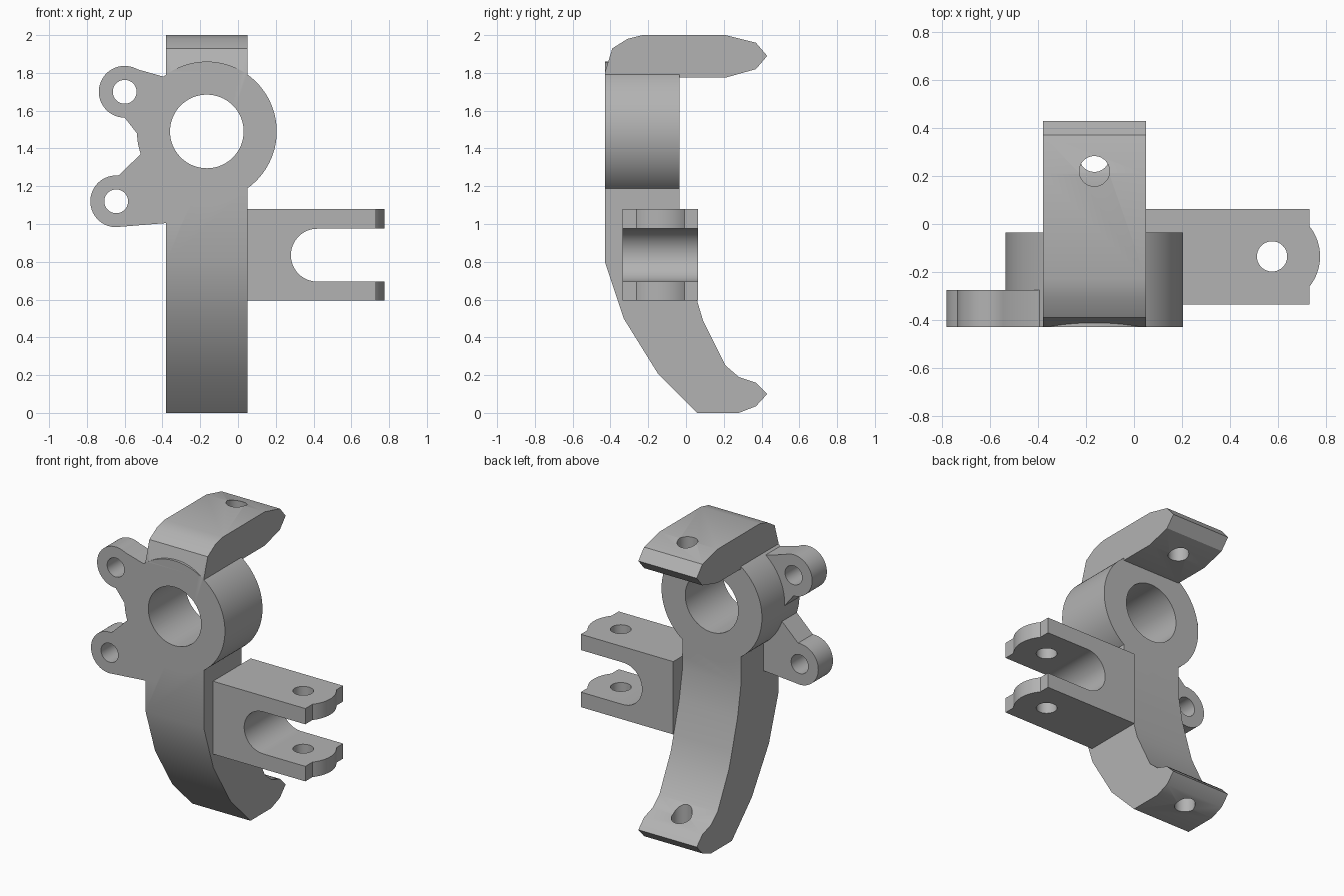
import bpy, bmesh, math
from mathutils import Vector

if "Cube" in bpy.data.objects:
    bpy.data.objects.remove(bpy.data.objects["Cube"], do_unlink=True)

grey = bpy.data.materials.new("cast_grey")
grey.use_nodes = True
colour = (0.45, 0.45, 0.45, 1)
grey.diffuse_color = colour
grey.node_tree.nodes["Principled BSDF"].inputs["Base Color"].default_value = colour


def arc(cx, cy, r, start, end, steps=32):
    return [(cx + r * math.cos(math.radians(start + (end - start) * i / steps)),
             cy + r * math.sin(math.radians(start + (end - start) * i / steps)))
            for i in range(steps + 1)]


def circle(cx, cy, r, steps=64):
    return arc(cx, cy, r, 0, 360, steps)[:-1]


def prism(name, outline, axis, low, high):
    """Extrude a 2D outline along an axis; the outline uses the other two axes in order."""
    def place(p, d):
        v = list(p)
        v.insert("xyz".index(axis), d)
        return Vector(v)
    bm = bmesh.new()
    face = bm.faces.new([bm.verts.new(place(p, low)) for p in outline])
    ext = bmesh.ops.extrude_face_region(bm, geom=[face])
    shift = place((0, 0), high - low)
    bmesh.ops.translate(bm, vec=shift,
                        verts=[g for g in ext["geom"] if isinstance(g, bmesh.types.BMVert)])
    bmesh.ops.recalc_face_normals(bm, faces=bm.faces)
    mesh = bpy.data.meshes.new(name)
    bm.to_mesh(mesh)
    bm.free()
    mesh.materials.append(grey)
    obj = bpy.data.objects.new(name, mesh)
    bpy.context.collection.objects.link(obj)
    return obj


def combine(target, tool, operation):
    mod = target.modifiers.new(tool.name, "BOOLEAN")
    mod.operation, mod.object, mod.solver = operation, tool, "EXACT"
    bpy.context.view_layer.objects.active = target
    bpy.ops.object.modifier_apply(modifier=mod.name)
    bpy.data.objects.remove(tool, do_unlink=True)


# Curved upright with the top arm and the bottom foot (y, z profile)
profile = [(-.43, 1.8), (-.39, 1.93), (-.31, 1.98), (-.23, 2), (.21, 2), (.37, 1.96),
           (.43, 1.89), (.37, 1.82), (.21, 1.775), (-.035, 1.775), (-.035, 1), (0, .8),
           (.06, .59), (.09, .49), (.21, .25), (.28, .19), (.37, .16), (.43, .1),
           (.37, .035), (.28, 0), (.06, 0), (-.15, .21), (-.33, .5), (-.43, .8)]
knuckle = prism("knuckle", profile, "x", -.38, .05)

# Bearing hub
hub_x, hub_z = -.165, 1.49
combine(knuckle, prism("hub", circle(hub_x, hub_z, .37, 96), "y", -.43, -.035), "UNION")

# Two mounting ears on the front side of the hub
upper = arc(-.6, 1.7, .137, 60, 270) + [(-.535, 1.48), (-.3, 1.48), (-.3, 1.78), (-.395, 1.78)]
lower = arc(-.645, 1.12, .137, 85, 268) + [(-.38, 1.005), (-.3, 1.005), (-.3, 1.37), (-.515, 1.37)]
for name, outline in (("upper_ear", upper), ("lower_ear", lower)):
    combine(knuckle, prism(name, outline, "y", -.43, -.275), "UNION")

# Side fork: plan outline with a rounded tip, then a round-ended slot
pin_x, pin_y = .575, -.135
tip = arc(pin_x, pin_y, .2, -39, 39, 20)
tip_x = tip[0][0]
plan = [(.05, -.335), (tip_x, -.335)] + tip + [(tip_x, .063), (.05, .063)]
fork = prism("fork", plan, "z", .595, 1.08)
slot = arc(.42, .835, .14, 90, 270) + [(1, .695), (1, .975)]
combine(fork, prism("slot_cutter", slot, "y", -.6, .4), "DIFFERENCE")
combine(fork, prism("pin_cutter", circle(pin_x, pin_y, .063), "z", .4, 1.3), "DIFFERENCE")
combine(knuckle, fork, "UNION")

# Bore and bolt holes
holes = [("bore", hub_x, hub_z, .195, "y", -.6, .2),
         ("upper_ear_hole", -.6, 1.7, .063, "y", -.6, 0),
         ("lower_ear_hole", -.645, 1.12, .063, "y", -.6, 0),
         ("arm_hole", hub_x, .22, .063, "z", 1.7, 2.2),
         ("foot_hole", hub_x, .28, .063, "z", -.2, .4)]
for name, a, b, r, axis, low, high in holes:
    combine(knuckle, prism(name + "_cutter", circle(a, b, r), axis, low, high), "DIFFERENCE")

# Smooth the round walls and keep the edges sharp
bpy.ops.object.select_all(action="DESELECT")
knuckle.select_set(True)
bpy.context.view_layer.objects.active = knuckle
bpy.ops.object.shade_smooth_by_angle(angle=math.radians(30))
